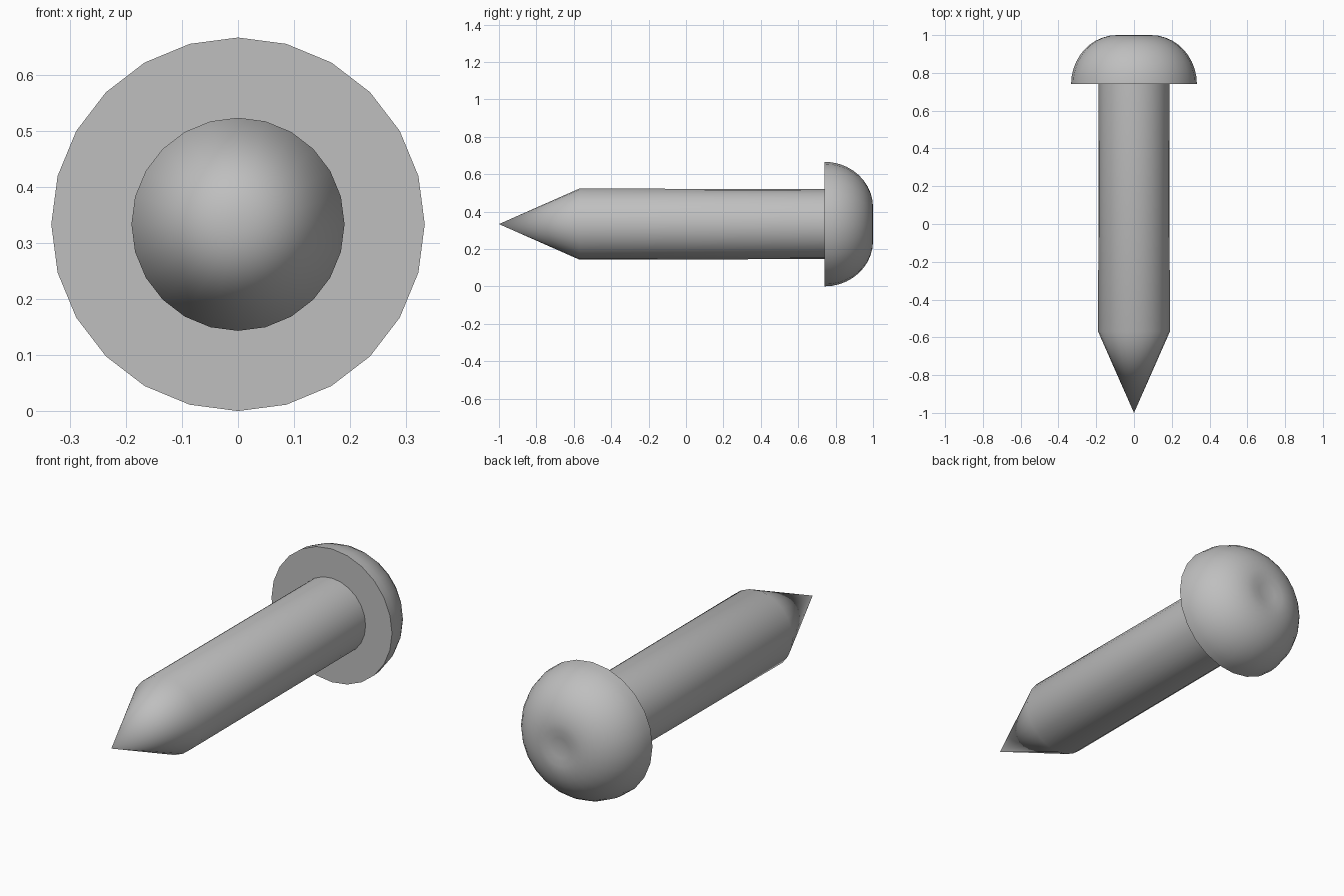
import bpy, bmesh, math
from mathutils import Matrix

cube = bpy.data.objects.get("Cube")
if cube:
    bpy.data.objects.remove(cube, do_unlink=True)

AXIS_Z = 0.333
SIDES = 24

metal = bpy.data.materials.new("grey metal")
metal.use_nodes = True
GREY = (0.52, 0.52, 0.52, 1)
metal.diffuse_color = GREY
metal.node_tree.nodes["Principled BSDF"].inputs["Base Color"].default_value = GREY


def lathe(name, profile):
    """Spin (radius, y) points around the long axis."""
    bm = bmesh.new()
    verts = [bm.verts.new((r, y, 0)) for r, y in profile]
    edges = [bm.edges.new(pair) for pair in zip(verts, verts[1:])]
    bmesh.ops.spin(bm, geom=verts + edges, cent=(0, 0, 0), axis=(0, 1, 0),
                   angle=math.tau, steps=SIDES)
    bmesh.ops.remove_doubles(bm, verts=bm.verts, dist=0.0005)
    bmesh.ops.recalc_face_normals(bm, faces=bm.faces)
    bmesh.ops.transform(bm, matrix=Matrix.Translation((0, 0, AXIS_Z)), verts=bm.verts)
    mesh = bpy.data.meshes.new(name)
    bm.to_mesh(mesh)
    bm.free()
    mesh.materials.append(metal)
    obj = bpy.data.objects.new(name, mesh)
    bpy.context.collection.objects.link(obj)
    bpy.ops.object.select_all(action="DESELECT")
    obj.select_set(True)
    bpy.context.view_layer.objects.active = obj
    bpy.ops.object.shade_smooth_by_angle(angle=math.radians(35))
    return obj


# Pointed shank, its end set into the head
lathe("pointed_shank", [(0, -1), (0.19, -0.57), (0.187, 0.76), (0, 0.76)])

# Domed head: flat underside, rounded shoulder, faintly dished crown
STEPS = 10
shoulder = [(0.09 + 0.243 * math.cos(a), 0.74 + 0.26 * math.sin(a))
            for a in (math.pi / 2 * i / STEPS for i in range(STEPS + 1))]
lathe("domed_head", [(0, 0.74)] + shoulder + [(0.05, 0.994), (0, 0.99)])
